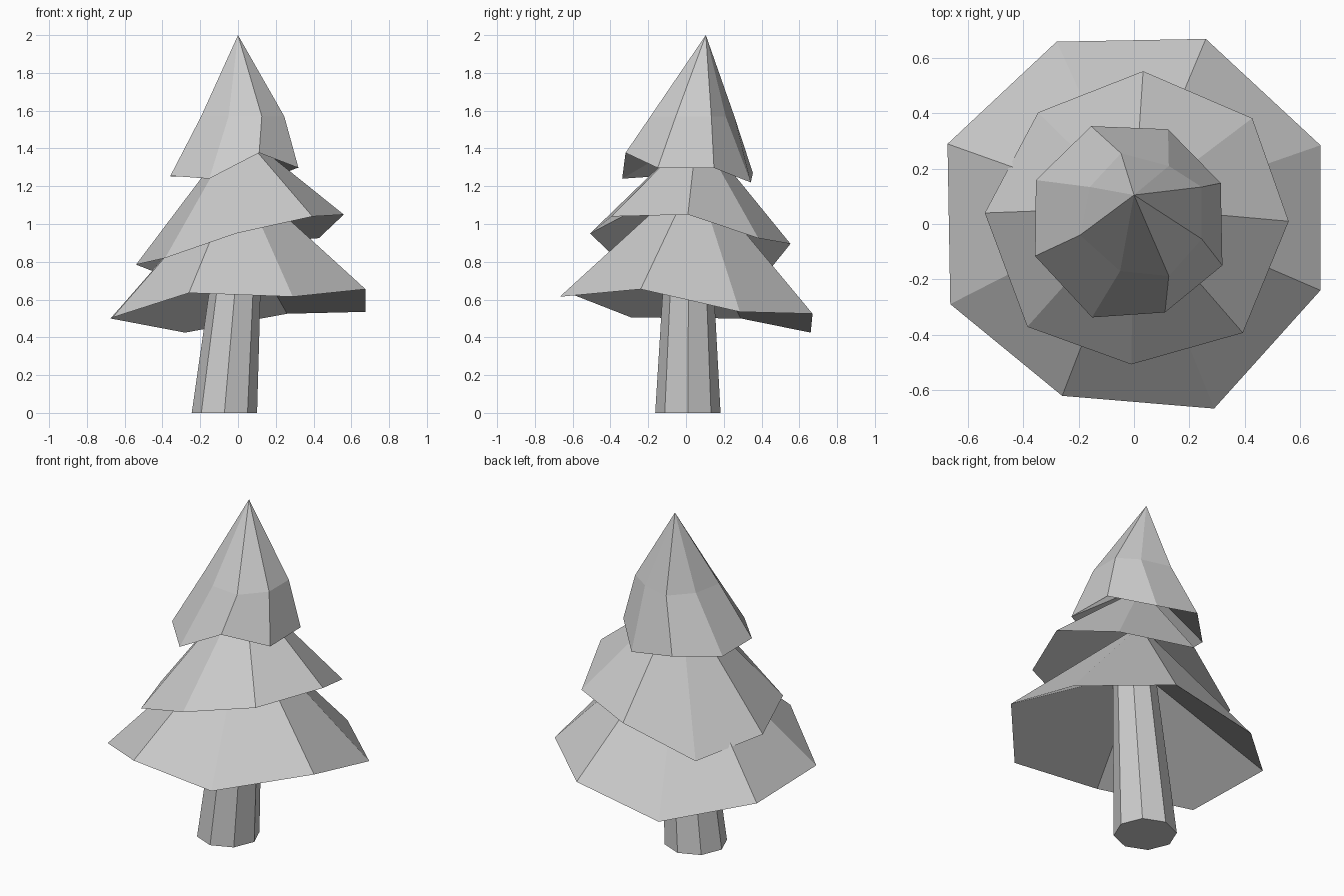
import bpy
import bmesh
import math

cube = bpy.data.objects.get("Cube")
if cube:
    bpy.data.objects.remove(cube, do_unlink=True)


def make_material(name, level):
    colour = (level, level, level, 1.0)
    material = bpy.data.materials.new(name)
    material.use_nodes = True
    material.diffuse_color = colour
    shader = next(n for n in material.node_tree.nodes if n.type == "BSDF_PRINCIPLED")
    shader.inputs["Base Color"].default_value = colour
    return material


plain_grey = make_material("plain_grey", 0.6)


def octagon(centre, radius, height):
    """Regular eight-sided ring, counter-clockwise from +x."""
    return [(centre[0] + radius * math.cos(math.tau * i / 8),
             centre[1] + radius * math.sin(math.tau * i / 8), height)
            for i in range(8)]


def add_rings(bm, rings):
    """Join rings of points from bottom to top and return their vertices."""
    loops = [[bm.verts.new(point) for point in ring] for ring in rings]
    for lower, upper in zip(loops, loops[1:]):
        for i in range(8):
            j = (i + 1) % 8
            bm.faces.new((lower[i], lower[j], upper[j], upper[i]))
    return loops


def finish(name, bm):
    mesh = bpy.data.meshes.new(name)
    bm.to_mesh(mesh)
    bm.free()
    mesh.materials.append(plain_grey)
    bpy.context.collection.objects.link(bpy.data.objects.new(name, mesh))


def build_branches(name, rings, apex, hollow_height, first):
    """Pointed skirt with a shallower hollow of four wide faces underneath."""
    bm = bmesh.new()
    loops = add_rings(bm, rings)
    rim, top = loops[0], loops[-1]
    tip = bm.verts.new(apex)
    for i in range(8):
        bm.faces.new((top[i], top[(i + 1) % 8], tip))
    hollow = bm.verts.new((apex[0], apex[1], hollow_height))
    for i in range(first, first + 8, 2):
        bm.faces.new((hollow, rim[(i + 2) % 8], rim[(i + 1) % 8], rim[i % 8]))
    finish(name, bm)


# Leaning, tapered trunk
trunk = bmesh.new()
base, top = add_rings(trunk, [octagon((-.072, .01), .173, 0), octagon((.01, .014), .118, .95)])
trunk.faces.new(reversed(base))
trunk.faces.new(top)
finish("trunk", trunk)

# Wide bottom skirt of branches
lower_rim = [(.675, .285, .535), (.26, .67, .525), (-.28, .66, .425), (-.675, .29, .5),
             (-.665, -.29, .505), (-.26, -.622, .635), (.29, -.668, .615), (.675, -.24, .655)]
build_branches("lower_branches", [lower_rim], (0, .05, 1.27), .98, 1)

# Middle skirt, tipped down towards the back
middle_rim = [(.56, .01, 1.05), (.428, .383, .925), (.033, .553, .895), (-.347, .404, .71),
              (-.54, .04, .785), (-.386, -.372, .82), (-.01, -.508, .95), (.394, -.394, 1.04)]
build_branches("middle_branches", [middle_rim], (0, .06, 1.5), 1.25, 0)

# Pointed crown with a bend halfway up
crown_rim = [(.314, .148, 1.297), (.123, .343, 1.22), (-.155, .354, 1.27), (-.355, .159, 1.25),
             (-.358, -.116, 1.255), (-.152, -.338, 1.24), (.112, -.32, 1.377), (.32, -.15, 1.297)]
crown_bend = [(.245, .134), (.126, .21), (-.047, .256), (-.16, .134),
              (-.195, -.04), (-.05, -.17), (.126, -.188), (.245, -.054)]
crown_bend = [(x, y, 1.57) for x, y in crown_bend]
build_branches("crown", [crown_rim, crown_bend], (0, .105, 2), 1.5, 1)
